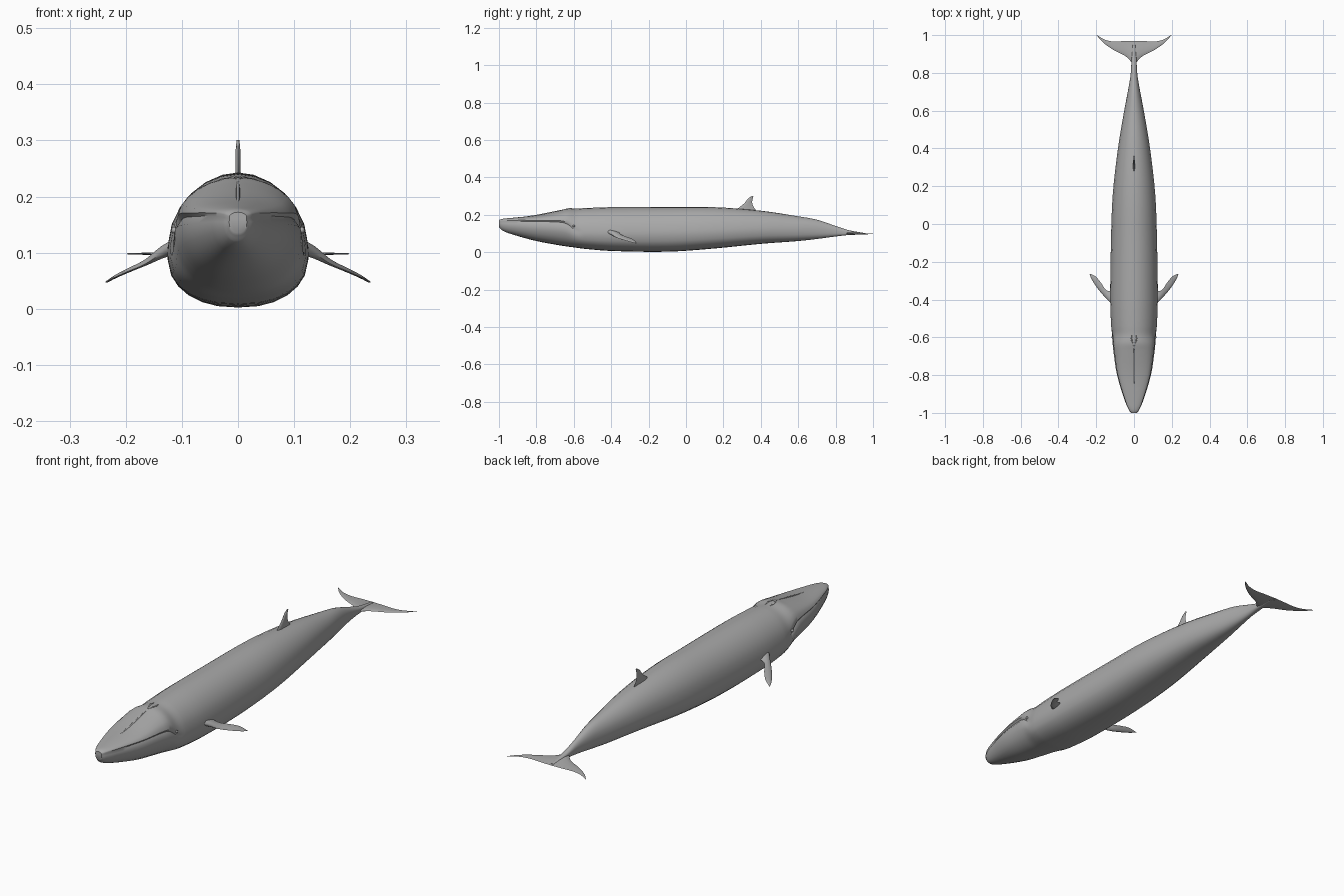
import bpy, bmesh, math
from mathutils import Vector

if "Cube" in bpy.data.objects:
    bpy.data.objects.remove(bpy.data.objects["Cube"])

skin = bpy.data.materials.new("grey skin")
skin.diffuse_color = (0.4, 0.4, 0.4, 1)
skin.use_nodes = True
skin.node_tree.nodes["Principled BSDF"].inputs["Base Color"].default_value = skin.diffuse_color


def finish(name, bm, angle=40):
    bmesh.ops.recalc_face_normals(bm, faces=bm.faces)
    mesh = bpy.data.meshes.new(name)
    bm.to_mesh(mesh)
    bm.free()
    mesh.materials.append(skin)
    ob = bpy.data.objects.new(name, mesh)
    bpy.context.collection.objects.link(ob)
    bpy.ops.object.select_all(action='DESELECT')
    ob.select_set(True)
    bpy.context.view_layer.objects.active = ob
    bpy.ops.object.shade_smooth_by_angle(angle=math.radians(angle))
    return ob


def loft(bm, rings):
    """Join closed rings of points with quads and cap both ends."""
    loops = [[bm.verts.new(p) for p in r] for r in rings]
    for a, b in zip(loops, loops[1:]):
        for i in range(len(a)):
            j = (i + 1) % len(a)
            bm.faces.new((a[i], a[j], b[j], b[i]))
    bm.faces.new(loops[0])
    bm.faces.new(loops[-1])


def smooth_rows(rows, steps):
    """Resample rows (first value is the parameter) with smooth tangents."""
    def slope(i, k):
        a, b = rows[max(i - 1, 0)], rows[min(i + 1, len(rows) - 1)]
        return (b[k] - a[k]) / (b[0] - a[0])
    out = []
    for i in range(len(rows) - 1):
        a, b = rows[i], rows[i + 1]
        d = b[0] - a[0]
        for s in range(steps):
            t = s / steps
            row = [a[0] + d * t]
            for k in range(1, len(a)):
                row.append((2*t**3 - 3*t*t + 1) * a[k] + (t**3 - 2*t*t + t) * d * slope(i, k)
                           + (3*t*t - 2*t**3) * b[k] + (t**3 - t*t) * d * slope(i + 1, k))
            out.append(row)
    return out + [list(rows[-1])]


# Body stations: y, half width, bottom, widest height, top, mouth groove
STATIONS = [
    (-1.00, 0.016, 0.135, 0.160, 0.172, 0.8),
    (-0.985, 0.027, 0.118, 0.163, 0.178, 1),
    (-0.94, 0.047, 0.099, 0.165, 0.183, 1),
    (-0.80, 0.090, 0.060, 0.164, 0.198, 1),
    (-0.67, 0.110, 0.036, 0.160, 0.225, 1),
    (-0.63, 0.114, 0.030, 0.148, 0.234, 0.9),
    (-0.585, 0.117, 0.024, 0.112, 0.233, 0.4),
    (-0.54, 0.121, 0.018, 0.103, 0.236, 0),
    (-0.40, 0.126, 0.007, 0.100, 0.241, 0),
    (-0.10, 0.122, 0.003, 0.102, 0.242, 0),
    (0.15, 0.113, 0.020, 0.110, 0.241, 0),
    (0.40, 0.085, 0.045, 0.120, 0.222, 0),
    (0.60, 0.052, 0.060, 0.120, 0.192, 0),
    (0.70, 0.033, 0.071, 0.118, 0.174, 0),
    (0.79, 0.018, 0.083, 0.112, 0.144, 0),
    (0.87, 0.013, 0.092, 0.104, 0.118, 0),
    (0.96, 0.006, 0.095, 0.098, 0.102, 0),
]


def body_ring(y, w, zb, zw, zt, g):
    g = min(max(g, 0), 1)
    half = []
    lip = min(0.005, (zt - zw) * 0.3)
    for i in range(7):                       # throat and belly
        a = math.radians(90 - 84 * i / 6)
        half.append((w * math.cos(a) ** (2 / 2.3),
                     zw - lip - (zw - lip - zb) * math.sin(a) ** (2 / 2.3) * (1 if i < 6 else 0.6)))
    half.append((w * (1 - 0.10 * g), zw))    # mouth groove
    wu = w * (1 - 0.04 * g)
    for i in range(7):                       # upper jaw and back
        a = math.radians(6 + 84 * i / 6)
        half.append((wu * math.cos(a) ** (2 / 1.95),
                     zw + lip + (zt - zw - lip) * math.sin(a) ** (2 / 1.95) * (1 if i else 0.6)))
    half[0], half[-1] = (0, zb), (0, zt)
    pts = half + [(-x, z) for x, z in half[-2:0:-1]]
    return [Vector((x, y, z)) for x, z in pts]


bm = bmesh.new()
loft(bm, [body_ring(*r) for r in smooth_rows(STATIONS, 4)])
finish("body", bm, 50)


def fin(name, sections, normal, mirror=False):
    """Tapered fin: each section is leading point, trailing point, thickness."""
    normal = Vector(normal).normalized()
    chord = [(0, 0), (0.08, 0.6), (0.3, 1), (0.65, 0.65), (1, 0)]
    rows = [(i, *a, *b, t) for i, (a, b, t) in enumerate(sections)]
    rings = []
    for r in smooth_rows(rows, 3):
        lead, trail, t = Vector(r[1:4]), Vector(r[4:7]), r[7] / 2
        up = [lead.lerp(trail, c) + normal * t * h for c, h in chord]
        low = [lead.lerp(trail, c) - normal * t * h for c, h in chord[1:-1]]
        rings.append(up + low[::-1])
    bm = bmesh.new()
    loft(bm, rings)
    ob = finish(name, bm, 60)
    if mirror:
        ob.modifiers.new("mirror", 'MIRROR')
    return ob


# Swept dorsal fin
fin("dorsal_fin", [
    ((0, 0.255, 0.215), (0, 0.39, 0.205), 0.012),
    ((0, 0.285, 0.240), (0, 0.366, 0.236), 0.010),
    ((0, 0.312, 0.262), (0, 0.355, 0.258), 0.009),
    ((0, 0.332, 0.287), (0, 0.355, 0.280), 0.008),
    ((0, 0.352, 0.301), (0, 0.361, 0.299), 0.005),
], (1, 0, 0))

# Side flippers, drooping outward with a thick root
fin("flippers", [
    ((0.100, -0.450, 0.112), (0.100, -0.345, 0.108), 0.036),
    ((0.130, -0.412, 0.102), (0.134, -0.355, 0.102), 0.022),
    ((0.165, -0.375, 0.080), (0.155, -0.342, 0.092), 0.011),
    ((0.195, -0.338, 0.067), (0.174, -0.312, 0.081), 0.008),
    ((0.222, -0.297, 0.055), (0.203, -0.278, 0.066), 0.006),
    ((0.236, -0.264, 0.047), (0.231, -0.264, 0.049), 0.003),
], (0.5, 0, 0.87), True)

# Horizontal tail flukes
fin("tail_flukes", [
    ((0.000, 0.835, 0.104), (0.000, 0.970, 0.098), 0.016),
    ((0.018, 0.862, 0.102), (0.020, 0.969, 0.098), 0.011),
    ((0.050, 0.892, 0.099), (0.060, 0.968, 0.098), 0.007),
    ((0.110, 0.922, 0.098), (0.110, 0.966, 0.098), 0.005),
    ((0.165, 0.962, 0.098), (0.155, 0.976, 0.098), 0.004),
    ((0.198, 1.000, 0.098), (0.194, 0.999, 0.098), 0.002),
], (0, 0, 1), True)


def ridge(name, path, radius, mirror=False):
    """Slim rounded ridge tapering at both ends along a path."""
    bm = bmesh.new()
    rings = []
    for i, p in enumerate(path):
        r = radius * (0.25 if i in (0, len(path) - 1) else 1)
        rings.append([Vector(p) + Vector((math.cos(a) * r, 0, math.sin(a) * r))
                      for a in (k * math.tau / 8 for k in range(8))])
    loft(bm, rings)
    ob = finish(name, bm, 60)
    if mirror:
        ob.modifiers.new("mirror", 'MIRROR')


# Blowhole guards and the ridge running down the snout
ridge("blowhole_guards", [(0.003, -0.645, 0.231), (0.010, -0.625, 0.232),
                          (0.014, -0.605, 0.231), (0.012, -0.585, 0.231)], 0.004, True)
ridge("snout_ridge", [(0, -0.88, 0.186), (0, -0.80, 0.196), (0, -0.72, 0.212),
                      (0, -0.64, 0.231)], 0.004)

# Small eyes just above the mouth corners
bm = bmesh.new()
bmesh.ops.create_uvsphere(bm, u_segments=12, v_segments=8, radius=0.006)
bmesh.ops.translate(bm, verts=bm.verts, vec=(0.113, -0.60, 0.140))
finish("eyes", bm, 60).modifiers.new("mirror", 'MIRROR')
